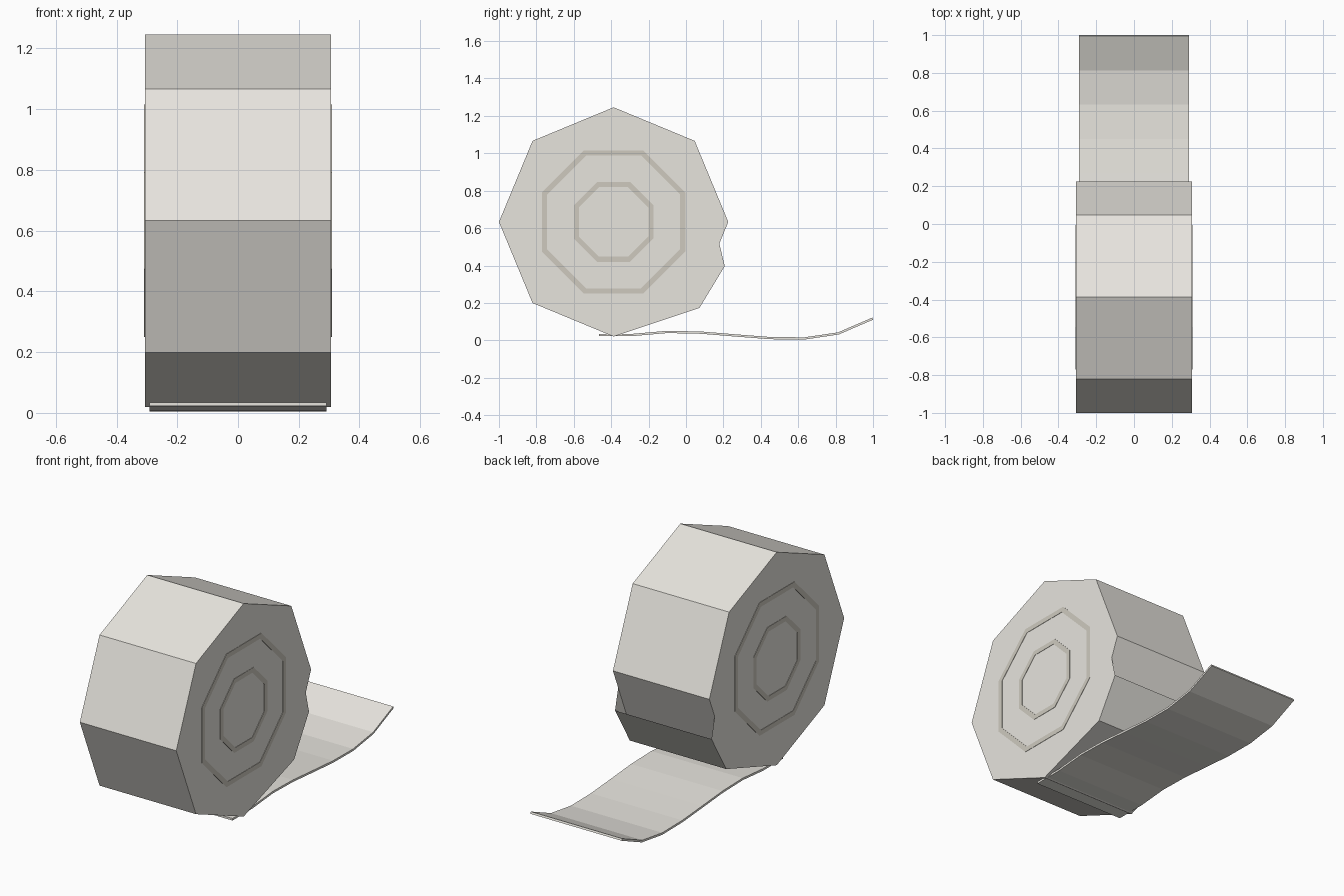
import bpy, bmesh
from math import sin, cos, pi, radians

if "Cube" in bpy.data.objects:
    bpy.data.objects.remove(bpy.data.objects["Cube"])

CY, CZ, R = -0.387, 0.633, 0.613   # roll centre and radius
HALF_W = 0.307                     # half width of the roll


def material(name, rgb):
    m = bpy.data.materials.new(name)
    m.diffuse_color = (*rgb, 1)
    m.use_nodes = True
    m.node_tree.nodes["Principled BSDF"].inputs["Base Color"].default_value = m.diffuse_color
    return m


def finish(bm, name, mat):
    bmesh.ops.recalc_face_normals(bm, faces=bm.faces)
    me = bpy.data.meshes.new(name)
    bm.to_mesh(me)
    bm.free()
    me.materials.append(mat)
    ob = bpy.data.objects.new(name, me)
    bpy.context.collection.objects.link(ob)
    return ob


def extrude_profile(name, pts, x0, x1, mat):
    """Solid from a closed (y, z) outline, extruded along x."""
    bm = bmesh.new()
    a = [bm.verts.new((x0, y, z)) for y, z in pts]
    b = [bm.verts.new((x1, y, z)) for y, z in pts]
    n = len(pts)
    for i in range(n):
        j = (i + 1) % n
        bm.faces.new((a[i], a[j], b[j], b[i]))
    caps = [bm.faces.new(a), bm.faces.new(b)]
    bmesh.ops.triangulate(bm, faces=caps)
    return finish(bm, name, mat)


def octagon(r, offset=0):
    return [(CY + r * cos(radians(offset + 45 * i)), CZ + r * sin(radians(offset + 45 * i)))
            for i in range(8)]


def flat_ring(name, apothem_out, apothem_in, side, mat):
    """Thin octagonal band lying on a side face of the roll."""
    bm = bmesh.new()
    k = cos(pi / 8)
    loops = []
    for ap, x in ((apothem_out, HALF_W - 0.004), (apothem_out, HALF_W + 0.002),
                  (apothem_in, HALF_W + 0.002), (apothem_in, HALF_W - 0.004)):
        loops.append([bm.verts.new((side * x, y, z)) for y, z in octagon(ap / k, 22.5)])
    for s in range(4):
        p, q = loops[s], loops[(s + 1) % 4]
        for i in range(8):
            j = (i + 1) % 8
            bm.faces.new((p[i], p[j], q[j], q[i]))
    return finish(bm, name, mat)


paper = material("paper", (0.80, 0.78, 0.73))
line = material("wound_line", (0.62, 0.59, 0.52))

# Roll: octagon whose bottom right side peels off into a pointed flap
o = octagon(R)
roll = o[:7] + [(0.072, 0.173), (0.207, 0.397), o[7]]
extrude_profile("paper_roll", roll, -HALF_W, HALF_W, paper)

# Winding lines on both sides
for side, label in ((-1, "left"), (1, "right")):
    flat_ring("outer_winding_" + label, 0.383, 0.355, side, line)
    flat_ring("core_winding_" + label, 0.213, 0.186, side, line)

# Unrolled sheet: eight even wavy segments with a little thickness
heights = [0.029, 0.029, 0.045, 0.041, 0.026, 0.012, 0.010, 0.037, 0.116]
T = 0.006
ys = [-0.466 + i * 1.464 / 8 for i in range(9)]
normals = []
for i in range(9):
    a, b = max(i - 1, 0), min(i + 1, 8)
    dy, dz = ys[b] - ys[a], heights[b] - heights[a]
    l = (dy * dy + dz * dz) ** 0.5
    normals.append((-dz / l * T, dy / l * T))
top = [(y + n[0], z + n[1]) for y, z, n in zip(ys, heights, normals)]
bot = [(y - n[0], max(z - n[1], 0)) for y, z, n in zip(ys, heights, normals)]
extrude_profile("loose_sheet", top + bot[::-1], -0.291, 0.291, paper)
